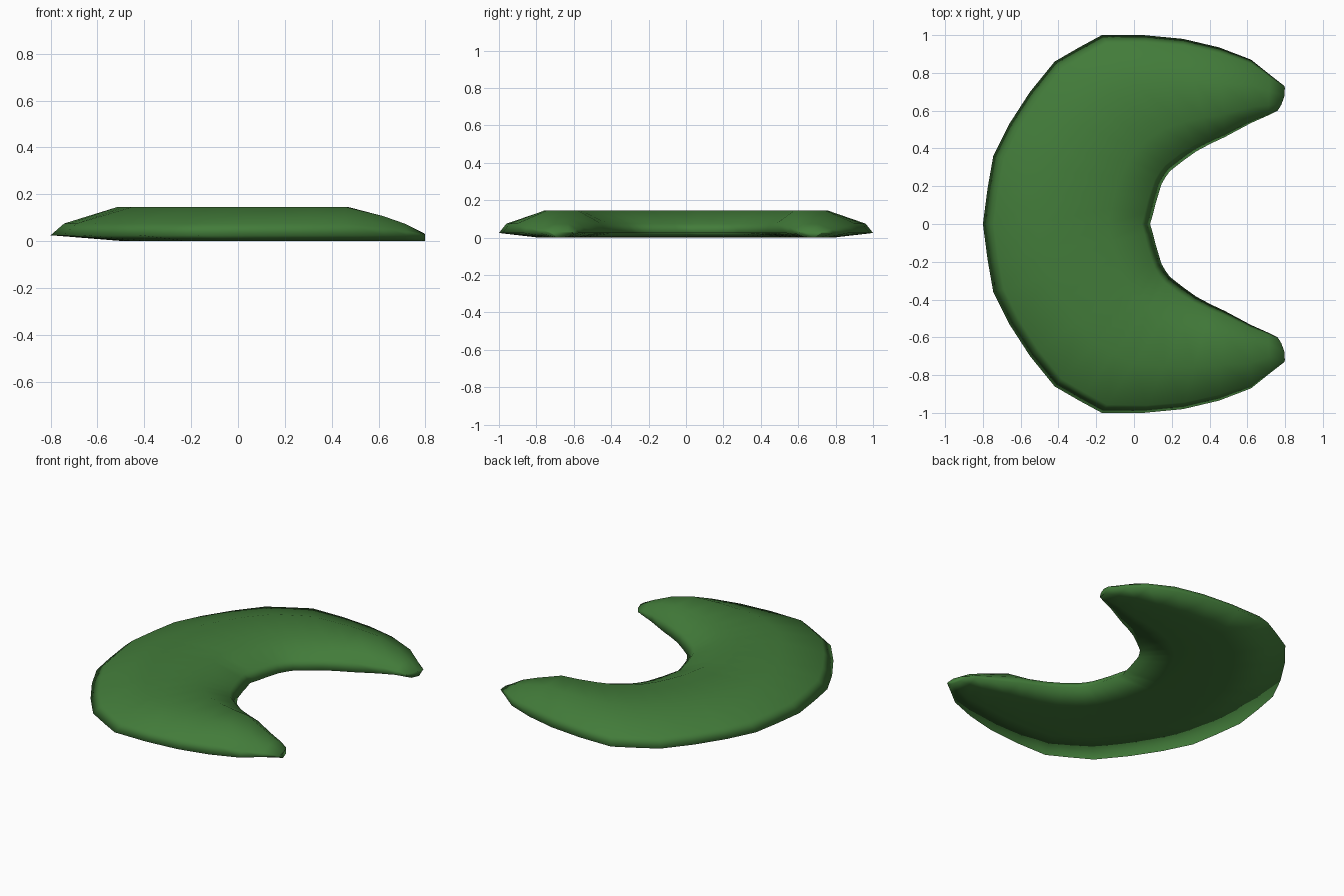
import bpy, bmesh
from mathutils import Vector

if "Cube" in bpy.data.objects:
    bpy.data.objects.remove(bpy.data.objects["Cube"])

# Paired outline stations of one half: outer edge, inner edge, height factor
stations = [
    ((-0.80, 0.00), (0.085, 0.00), 1), ((-0.775, 0.19), (0.10, 0.05), 1),
    ((-0.745, 0.36), (0.115, 0.11), 1), ((-0.66, 0.53), (0.13, 0.16), 1),
    ((-0.55, 0.70), (0.145, 0.21), 1), ((-0.42, 0.86), (0.165, 0.245), 1),
    ((-0.29, 0.935), (0.19, 0.28), 1), ((-0.17, 1.00), (0.26, 0.335), 1),
    ((0.05, 1.00), (0.33, 0.385), 1), ((0.26, 0.98), (0.405, 0.425), 1),
    ((0.45, 0.935), (0.48, 0.46), 1), ((0.62, 0.87), (0.62, 0.535), 0.68),
    ((0.72, 0.79), (0.71, 0.575), 0.40), ((0.797, 0.73), (0.76, 0.60), 0.06),
]
# Mirror across y for the full crescent
full = [((o[0], -o[1]), (i[0], -i[1]), h) for o, i, h in reversed(stations[1:])] + stations

RIM = 0.025
bm = bmesh.new()
rings = []
for k, (o, i, h) in enumerate(full):
    o, i = Vector(o), Vector(i)
    plateau = 0.32 + 0.08 * min(1, abs(k - 13) / 8)
    # Cross-section: fraction from outer to inner edge, and height
    section = [(0, RIM), (0.065, 0.075), (plateau, 0.145), (0.75, 0.145),
               (0.95, 0.075), (1, RIM), (0.75, 0.003), (0.35, 0.0)]
    ring = []
    for t, z in section:
        p = o.lerp(i, t)
        if k in (0, len(full) - 1):
            p.x += 0.06 * t * (1 - t)          # rounded tip
        if z > RIM:
            z = RIM + (z - RIM) * h
        ring.append(bm.verts.new((p.x, p.y, z)))
    rings.append(ring)

# Skin the sections and close the tips
for a, b in zip(rings, rings[1:]):
    for j in range(8):
        n = (j + 1) % 8
        bm.faces.new((a[j], a[n], b[n], b[j]))
bm.faces.new(rings[0])
bm.faces.new(rings[-1])
bmesh.ops.recalc_face_normals(bm, faces=bm.faces)
for f in bm.faces:
    f.smooth = True

mesh = bpy.data.meshes.new("crescent")
bm.to_mesh(mesh)
bm.free()
crescent = bpy.data.objects.new("crescent", mesh)
bpy.context.collection.objects.link(crescent)

green = bpy.data.materials.new("leaf green")
green.diffuse_color = (0.055, 0.20, 0.042, 1)
green.use_nodes = True
green.node_tree.nodes["Principled BSDF"].inputs["Base Color"].default_value = green.diffuse_color
mesh.materials.append(green)
